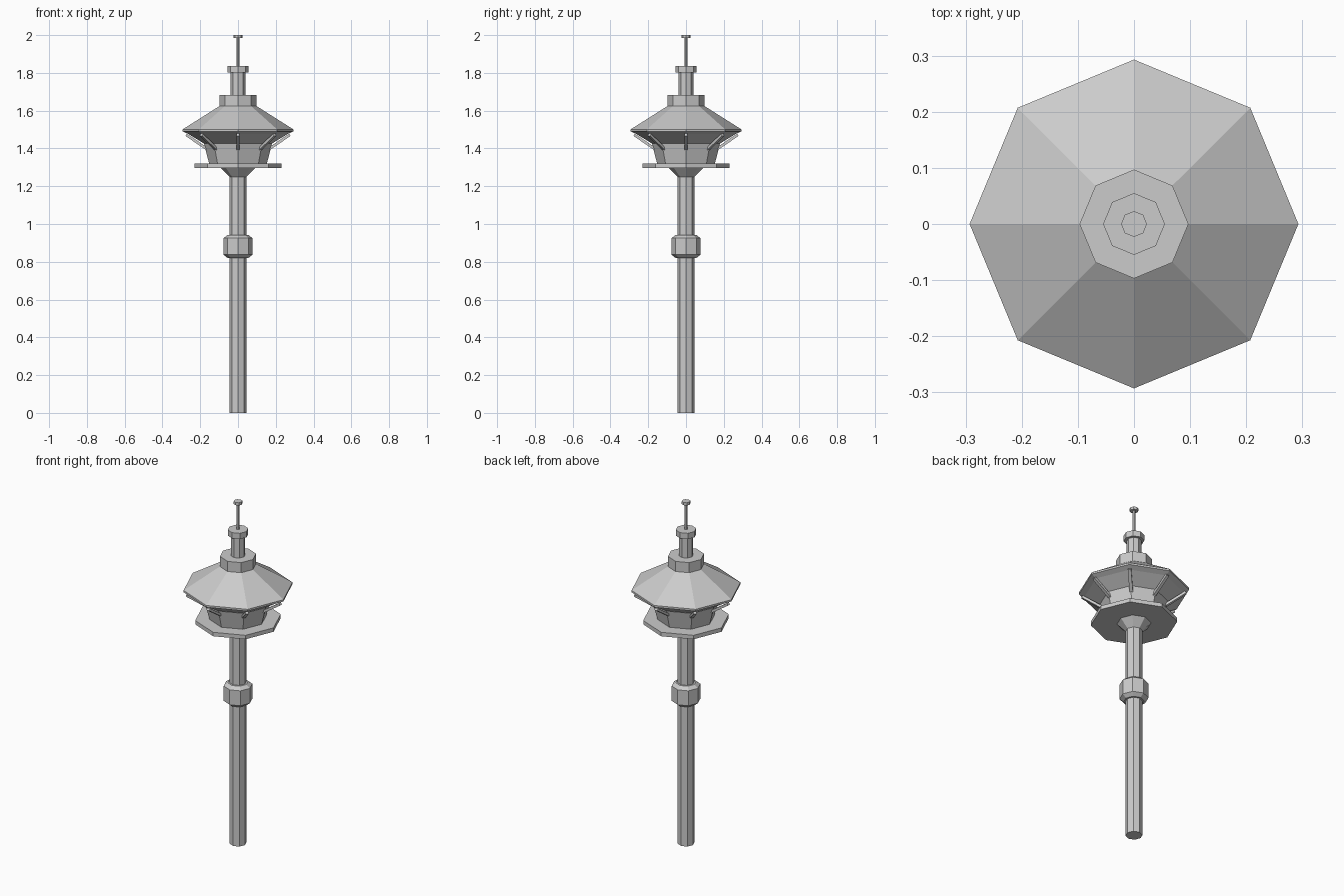
import bpy, bmesh
from math import cos, sin, pi
from mathutils import Vector

if "Cube" in bpy.data.objects:
    bpy.data.objects.remove(bpy.data.objects["Cube"])

SIDES = 8


def lathe(name, profile):
    """Closed eight-sided solid from (radius, height) pairs, bottom to top."""
    bm = bmesh.new()
    rings = [[bm.verts.new((r * cos(2 * pi * i / SIDES), r * sin(2 * pi * i / SIDES), z))
              for i in range(SIDES)] for r, z in profile]
    for a, b in zip(rings, rings[1:]):
        for i in range(SIDES):
            j = (i + 1) % SIDES
            bm.faces.new((a[i], a[j], b[j], b[i]))
    bm.faces.new(rings[0][::-1])
    bm.faces.new(rings[-1])
    return finish(name, bm)


def finish(name, bm):
    bmesh.ops.recalc_face_normals(bm, faces=bm.faces)
    mesh = bpy.data.meshes.new(name)
    bm.to_mesh(mesh)
    bm.free()
    ob = bpy.data.objects.new(name, mesh)
    bpy.context.collection.objects.link(ob)
    return ob


def strut(name, angle, inner, outer, width, depth):
    """Square bar between two (radius, height) points at the given angle."""
    radial = Vector((cos(angle), sin(angle), 0))
    side = Vector((-sin(angle), cos(angle), 0)) * width / 2
    p, q = [radial * r + Vector((0, 0, z)) for r, z in (inner, outer)]
    up = (q - p).cross(side).normalized() * depth / 2
    bm = bmesh.new()
    ends = [[bm.verts.new(c + side * s + up * u)
             for s, u in ((-1, -1), (1, -1), (1, 1), (-1, 1))] for c in (p, q)]
    for i in range(4):
        j = (i + 1) % 4
        bm.faces.new((ends[0][i], ends[0][j], ends[1][j], ends[1][i]))
    bm.faces.new(ends[0][::-1])
    bm.faces.new(ends[1])
    return finish(name, bm)


# Shaft and its mid-height collar
lathe("shaft", [(0.045, 0), (0.045, 1.28)])
lathe("shaft_collar", [(0.055, 0.82), (0.077, 0.838), (0.077, 0.925), (0.055, 0.942)])

# Observation deck
lathe("deck_bracket", [(0.045, 1.25), (0.092, 1.298)])
lathe("deck_platform", [(0.23, 1.297), (0.23, 1.32)])
lathe("cabin", [(0.153, 1.32), (0.18, 1.425)])

# Roof with sloping soffit and thin eave
lathe("roof", [(0.17, 1.42), (0.262, 1.476), (0.293, 1.49), (0.293, 1.501), (0.097, 1.625)])

# Struts beneath each roof corner
for k in range(SIDES):
    strut(f"roof_strut_{k + 1}", k * 2 * pi / SIDES, (0.145, 1.385), (0.275, 1.472), 0.018, 0.014)

# Upper stages and antenna
lathe("roof_drum", [(0.097, 1.62), (0.097, 1.684)])
lathe("upper_neck", [(0.039, 1.68), (0.039, 1.81)])
lathe("neck_cap", [(0.055, 1.802), (0.055, 1.836)])
lathe("antenna", [(0.009, 1.83), (0.009, 1.99)])
lathe("antenna_tip", [(0.023, 1.984), (0.023, 2.0)])
